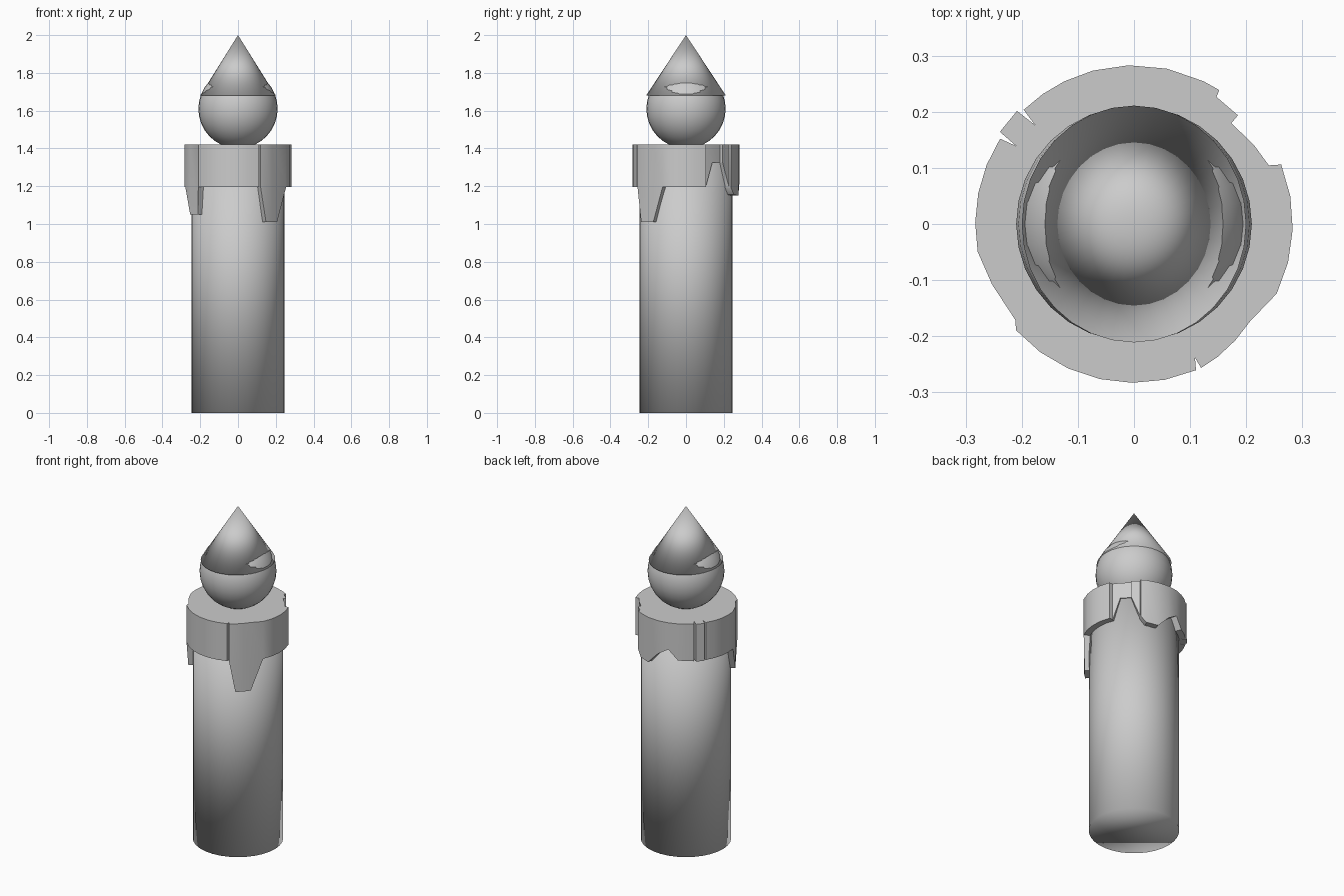
import bpy
import bmesh
import math

if "Cube" in bpy.data.objects:
    bpy.data.objects.remove(bpy.data.objects["Cube"], do_unlink=True)

wax = bpy.data.materials.new("plain_grey")
wax.use_nodes = True
grey = (0.6, 0.6, 0.6, 1.0)
wax.diffuse_color = grey
wax.node_tree.nodes["Principled BSDF"].inputs["Base Color"].default_value = grey

SIDES = 32
COLLAR_TOP = 1.42


def finish(obj, name, sharp_angle=None):
    """Name the part, give it the material and smooth it."""
    obj.name = name
    obj.data.name = name
    obj.data.materials.append(wax)
    bpy.ops.object.select_all(action='DESELECT')
    obj.select_set(True)
    bpy.context.view_layer.objects.active = obj
    if sharp_angle is None:
        bpy.ops.object.shade_smooth()
    else:
        bpy.ops.object.shade_smooth_by_angle(angle=math.radians(sharp_angle))
    return obj


# Candle body: a plain capped cylinder that ends inside the collar
body_height = COLLAR_TOP - 0.02
bpy.ops.mesh.primitive_cylinder_add(vertices=SIDES, radius=0.247, depth=body_height,
                                    location=(0, 0, body_height / 2))
finish(bpy.context.object, "candle_body")

# Flame: a ball with a slightly oval cone over it
bpy.ops.mesh.primitive_uv_sphere_add(segments=SIDES, ring_count=SIDES // 2,
                                     radius=0.21, location=(0, 0, 1.61))
finish(bpy.context.object, "flame_ball")

bpy.ops.mesh.primitive_cone_add(vertices=SIDES, radius1=1, radius2=0, depth=0.32,
                                location=(0, 0, 1.84))
bpy.context.object.scale = (0.2, 0.211, 1)
bpy.ops.object.transform_apply(location=False, rotation=False, scale=True)
finish(bpy.context.object, "flame_tip")

# Melted collar outline: angle in degrees, outer radius, height of the lower edge
RIM = 0.283
HEM = 1.195
outline = [
    (-65, RIM, HEM), (-58, 0.28, 1.01), (-40, 0.27, 1.01), (-26, RIM, HEM),
    # thin gap on the back left
    (22, RIM, HEM), (23.5, 0.262, HEM), (33, 0.256, 1.325), (46, 0.25, 1.325),
    (46.3, 0.268, 1.325), (57, 0.27, 1.2), (57.5, RIM, 1.19),
    # wavy back hem
    (64, RIM, 1.155), (78, RIM, 1.15), (92, RIM, 1.22), (105, RIM, 1.26), (116, RIM, 1.2),
    # raised strip between two grooves
    (134, RIM, HEM), (135, 0.25, HEM), (136, 0.29, HEM),
    (145.5, 0.29, HEM), (146.5, 0.252, HEM), (147.5, RIM, HEM),
    # right drip
    (190, RIM, HEM), (203, 0.275, 1.05), (219, 0.272, 1.05), (222, RIM, HEM),
    # front groove
    (293, RIM, HEM), (294.5, 0.262, HEM),
]


def subdivide(points, step):
    """Fill the closed outline with points at most one step apart."""
    first = (points[0][0] + 360,) + points[0][1:]
    dense = []
    for start, end in zip(points, points[1:] + [first]):
        count = max(1, round((end[0] - start[0]) / step))
        for i in range(count):
            dense.append([a + (b - a) * i / count for a, b in zip(start, end)])
    return dense


def polar(angle, radius, z):
    a = math.radians(angle)
    return (radius * math.cos(a), radius * math.sin(a), z)


bm = bmesh.new()
columns = []
for angle, radius, low in subdivide(outline, 360 / SIDES):
    columns.append([bm.verts.new(polar(angle, r, z)) for r, z in (
        (0.2, COLLAR_TOP), (radius, COLLAR_TOP), (radius, low), (0.24, low))])
for here, there in zip(columns, columns[1:] + columns[:1]):
    for k in range(3):
        bm.faces.new((here[k], here[k + 1], there[k + 1], there[k]))
bm.faces.new([column[0] for column in columns])
bmesh.ops.recalc_face_normals(bm, faces=bm.faces)
mesh = bpy.data.meshes.new("wax_collar")
bm.to_mesh(mesh)
bm.free()
collar = bpy.data.objects.new("wax_collar", mesh)
bpy.context.collection.objects.link(collar)
finish(collar, "wax_collar", 35)
